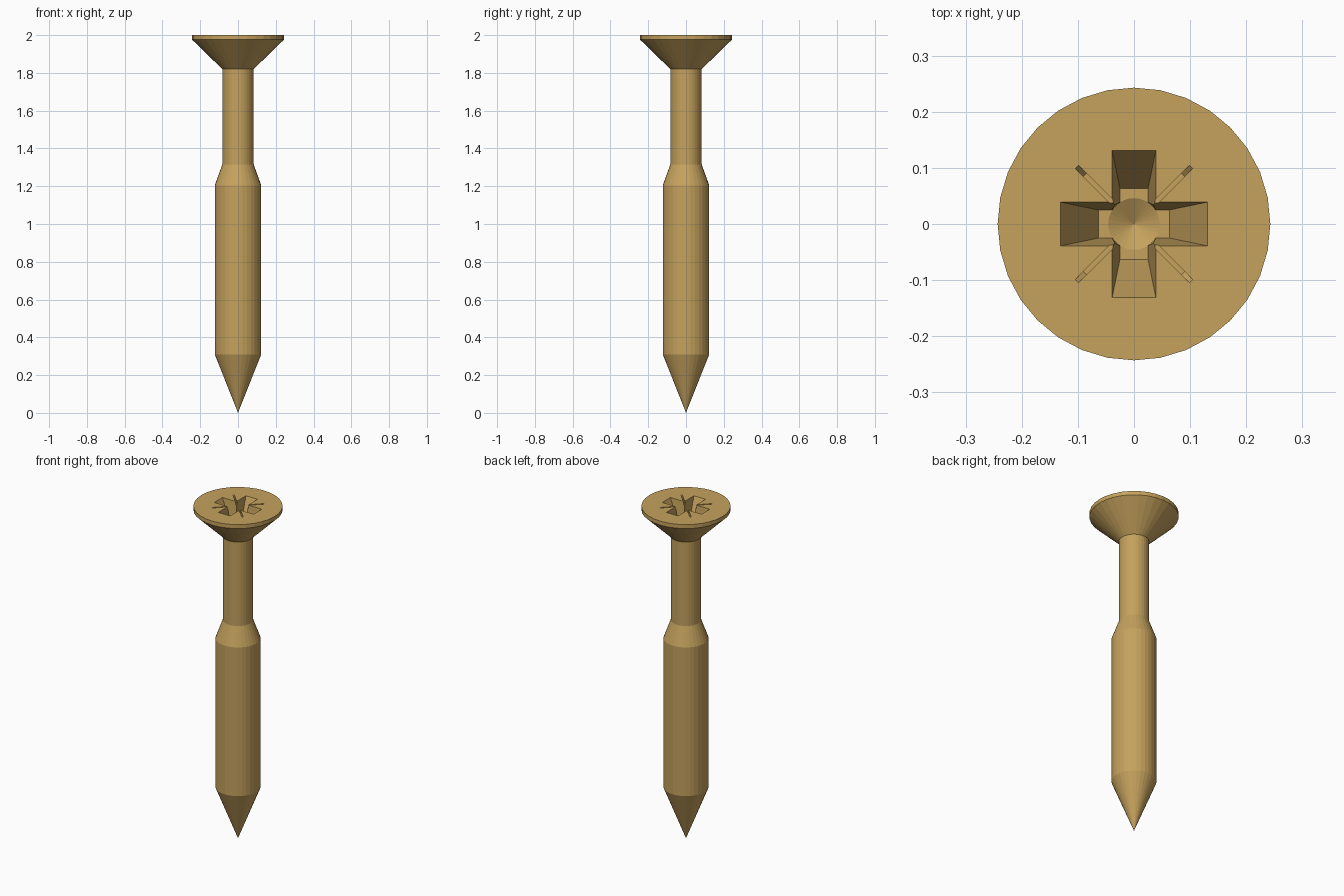
import bpy, bmesh
from math import sin, cos, pi
from mathutils import Matrix

if "Cube" in bpy.data.objects:
    bpy.data.objects.remove(bpy.data.objects["Cube"])

SIDES = 32


def make_object(name, bm):
    bmesh.ops.recalc_face_normals(bm, faces=bm.faces[:])
    mesh = bpy.data.meshes.new(name)
    bm.to_mesh(mesh)
    bm.free()
    obj = bpy.data.objects.new(name, mesh)
    bpy.context.collection.objects.link(obj)
    return obj


def lathe(name, profile, sides=SIDES):
    """Closed solid of revolution from (radius, z) points, bottom to top."""
    bm = bmesh.new()
    rings = []
    for r, z in profile:
        if r == 0:
            rings.append([bm.verts.new((0, 0, z))] * sides)
        else:
            rings.append([bm.verts.new((r * cos(2 * pi * i / sides), r * sin(2 * pi * i / sides), z))
                          for i in range(sides)])
    for low, high in zip(rings, rings[1:]):
        for i in range(sides):
            j = (i + 1) % sides
            corners = dict.fromkeys((low[i], low[j], high[j], high[i]))
            bm.faces.new(list(corners))
    bm.faces.new(rings[-1])
    return make_object(name, bm)


def tapered_bar(name, top, bottom, z_top, z_bottom, angle):
    """Bar across the centre; top and bottom are (half length, half width)."""
    bm = bmesh.new()
    bmesh.ops.create_cube(bm, size=2)
    for v in bm.verts:
        length, width = top if v.co.z > 0 else bottom
        z = z_top if v.co.z > 0 else z_bottom
        v.co = (v.co.x * length, v.co.y * width, z)
    bm.transform(Matrix.Rotation(angle, 4, 'Z'))
    return make_object(name, bm)


# Screw body: point, thick lower shank, thin neck, countersunk head
screw = lathe("screw", [(0, 0), (0.123, 0.31), (0.123, 1.205), (0.083, 1.315),
                        (0.083, 1.82), (0.243, 1.976), (0.243, 2.0)])

# Drive recess: cross arms, conical centre and four thin diagonal marks
cutters = []
for k in range(2):
    # Continue the tapered walls just above the head so the rim size is exact
    cutters.append(tapered_bar("cross_cutter", (0.1356, 0.0399), (0.063, 0.025),
                               2.01, 1.85, k * pi / 2))
    cutters.append(tapered_bar("mark_cutter", (0.154, 0.004), (0.124, 0.004),
                               2.01, 1.98, pi / 4 + k * pi / 2))
cutters.append(lathe("centre_cutter", [(0, 1.825), (0.046, 1.85), (0.05, 2.02)]))

for cutter in cutters:
    cutter.hide_render = True
    mod = screw.modifiers.new("recess", 'BOOLEAN')
    mod.operation = 'DIFFERENCE'
    mod.solver = 'EXACT'
    mod.object = cutter

# Apply the cuts and discard the helpers
bpy.context.view_layer.objects.active = screw
screw.select_set(True)
for mod in list(screw.modifiers):
    bpy.ops.object.modifier_apply(modifier=mod.name)
for cutter in cutters:
    bpy.data.objects.remove(cutter)

# Brass
brass = bpy.data.materials.new("brass")
brass.diffuse_color = (0.56, 0.36, 0.11, 1)
brass.use_nodes = True
brass.node_tree.nodes["Principled BSDF"].inputs["Base Color"].default_value = brass.diffuse_color
screw.data.materials.clear()
screw.data.materials.append(brass)
